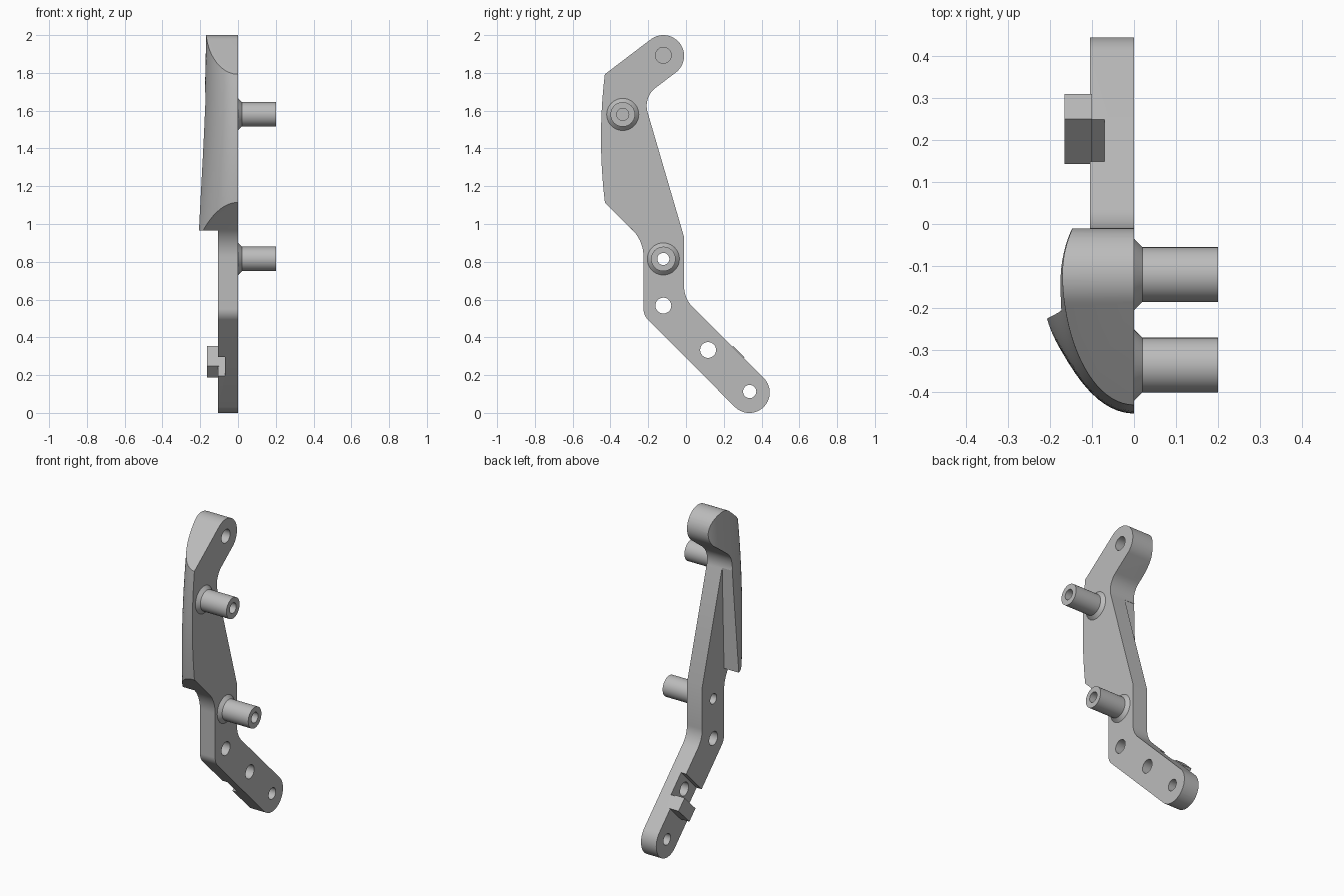
import bpy, bmesh, math
from mathutils import Vector

old = bpy.data.objects.get("Cube")
if old:
    bpy.data.objects.remove(old)

grey = bpy.data.materials.new("plain grey")
grey.use_nodes = True
COLOUR = (0.5, 0.5, 0.5, 1)
grey.diffuse_color = COLOUR
grey.node_tree.nodes["Principled BSDF"].inputs["Base Color"].default_value = COLOUR


def make(name, rings, closed=False):
    """Bridge equal rings of points into a solid, capped unless closed."""
    bm = bmesh.new()
    loops = [[bm.verts.new(p) for p in ring] for ring in rings]
    n = len(loops[0])
    pairs = list(zip(loops, loops[1:]))
    if closed:
        pairs.append((loops[-1], loops[0]))
    else:
        bm.faces.new(loops[0])
        bm.faces.new(loops[-1])
    for a, b in pairs:
        for i in range(n):
            j = (i + 1) % n
            bm.faces.new((a[i], a[j], b[j], b[i]))
    bmesh.ops.recalc_face_normals(bm, faces=bm.faces)
    mesh = bpy.data.meshes.new(name)
    bm.to_mesh(mesh)
    bm.free()
    mesh.materials.append(grey)
    ob = bpy.data.objects.new(name, mesh)
    bpy.context.collection.objects.link(ob)
    return ob


def extrude(name, outline, x0, x1):
    return make(name, [[(x, y, z) for y, z in outline] for x in (x0, x1)])


def circle(y, z, r, n=40):
    return [(y + r * math.cos(math.tau * i / n), z + r * math.sin(math.tau * i / n))
            for i in range(n)]


def rounded(corners, steps=14):
    """Round each (y, z, radius) corner of a polygon with an arc."""
    out = []
    for i, (y, z, r) in enumerate(corners):
        p = Vector((y, z))
        if not r:
            out.append((y, z))
            continue
        a = (Vector(corners[i - 1][:2]) - p).normalized()
        b = (Vector(corners[(i + 1) % len(corners)][:2]) - p).normalized()
        half = a.angle(b) / 2
        centre = p + (a + b).normalized() * r / math.sin(half)
        va = p + a * r / math.tan(half) - centre
        vb = p + b * r / math.tan(half) - centre
        sweep = va.angle(vb)
        for k in range(steps + 1):
            t = k / steps
            v = (va * math.sin((1 - t) * sweep) + vb * math.sin(t * sweep)) / math.sin(sweep)
            out.append(tuple(centre + v))
    return out


def activate(ob):
    bpy.ops.object.select_all(action='DESELECT')
    ob.select_set(True)
    bpy.context.view_layer.objects.active = ob


def cut(ob, cutter):
    activate(ob)
    mod = ob.modifiers.new("cut", 'BOOLEAN')
    mod.operation = 'DIFFERENCE'
    mod.solver = 'EXACT'
    mod.object = cutter
    bpy.ops.object.modifier_apply(modifier=mod.name)
    bpy.data.objects.remove(cutter)


def smooth(ob):
    activate(ob)
    bpy.ops.object.shade_smooth_by_angle(angle=math.radians(25))


# Lever body: side outline extruded to full thickness
outline = rounded([
    (-.099, 2.044, .1098), (-.47, 1.762, 0), (-.47, 1.155, 0),
    (-.225, .91, .2), (-.225, .517, .08), (.335, -.045, .1078),
    (.488, .108, .1078), (-.01, .606, .15), (-.01, .93, 0),
    (-.2266, 1.671, .12), (.034, 1.869, .1098)])
body = extrude("lever_body", outline, -.24, 0)

# Thin the arm, leaving the wing overhanging on the outer side
cut(body, extrude("arm_cutter", [
    (-.6, -.1), (-.6, .965), (-.225, .965), (-.207, 1.6), (.6, 1.6), (.6, -.1)],
    -.5, -.105))


# Curved outer skin, flaring toward the bottom and bowed along its length
def skin(z):
    flare = 1 + .3 * max(0, (2 - z) / 1.03) ** 1.75
    bow = .02 * (1 - ((z - 1.455) / .335) ** 2)
    pts = [(.1, -.43)]
    for i in range(33):
        a = math.radians(-90 + 140 * i / 32)
        depth = .3 if a < 0 else .23
        pts.append((-.17 * flare * math.cos(a), -.13 + depth * math.sin(a)))
    pts = [(x, y - bow * max(0, -y / .43)) for x, y in pts]
    pts += [(-.5, .05), (-.5, -.8), (.1, -.8)]
    return [(x, y, z) for x, y in pts]


cut(body, make("skin_cutter", [skin(.9 + .05 * i) for i in range(25)]))


# Shapes on the lower arm, given along (d = z - y) and across (s = z + y)
def slanted(d0, d1, s0, s1):
    return [((s - d) / 2, (s + d) / 2) for d, s in
            ((d0, s0), (d1, s0), (d1, s1), (d0, s1))]


cut(body, extrude("notch_cutter", slanted(.1, .3, .2, .7), -.3, -.07))
lug = extrude("stop_lug", slanted(-.015, .105, .39, .603), -.165, -.1)

# Pivot holes, the top one blind
for y, z, r, x0 in ((.337, .113, .035, -.5), (.117, .333, .042, -.5),
                    (-.12, .568, .042, -.5), (-.12, .815, .032, -.5),
                    (-.12, 1.893, .042, -.09)):
    cut(body, extrude("hole_cutter", circle(y, z, r), x0, .1))
smooth(body)

# Hollow pegs with flared feet
for name, y, z in (("upper_peg", -.335, 1.58), ("lower_peg", -.12, .815)):
    section = ((0, .085), (.02, .065), (.2, .065), (.2, .032), (0, .032))
    peg = make(name, [[(x, py, pz) for py, pz in circle(y, z, r)]
                      for x, r in section], closed=True)
    smooth(peg)
